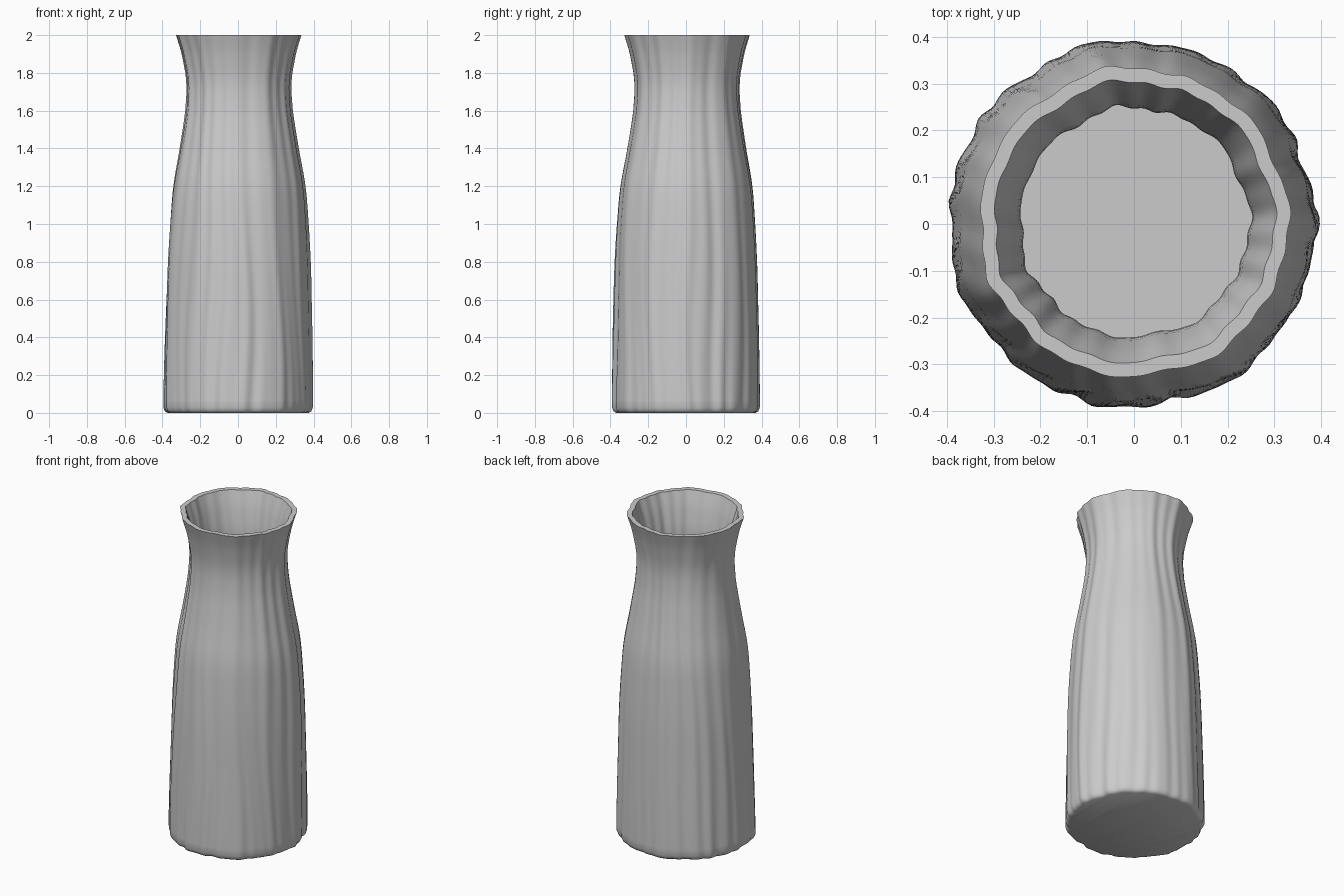
import bpy, bmesh, math

if "Cube" in bpy.data.objects:
    bpy.data.objects.remove(bpy.data.objects["Cube"])

SEG = 200          # points around each ring
WALL = 0.03        # wall thickness

# outer silhouette: (height, radius)
PROFILE = [(0.0, 0.368), (0.008, 0.382), (0.03, 0.391), (0.3, 0.388), (0.6, 0.381),
           (0.8, 0.375), (1.0, 0.364), (1.2, 0.347), (1.4, 0.312), (1.6, 0.281),
           (1.7, 0.274), (1.8, 0.280), (1.9, 0.299), (2.0, 0.329)]


def radius_at(z):
    """Smooth (Hermite) interpolation through the profile."""
    p = PROFILE
    i = max(k for k in range(len(p) - 1) if p[k][0] <= z)

    def slope(k):
        a, b = p[max(k - 1, 0)], p[min(k + 1, len(p) - 1)]
        return (b[1] - a[1]) / (b[0] - a[0])
    h = p[i + 1][0] - p[i][0]
    if h < 0.1:
        return p[i][1] + (p[i + 1][1] - p[i][1]) * (z - p[i][0]) / h
    m0 = 0 if i == 2 else slope(i)
    t = (z - p[i][0]) / h
    return ((2*t**3 - 3*t**2 + 1) * p[i][1] + (t**3 - 2*t**2 + t) * h * m0
            + (3*t**2 - 2*t**3) * p[i + 1][1] + (t**3 - t**2) * h * slope(i + 1))


def ripple(a, z):
    """Irregular vertical flutes that wander a little with height."""
    a += 0.035 * math.sin(2.6 * z + 2 * a) + 0.02 * math.sin(5 * z + 3 * a)
    fade = 1.0 - 0.35 * z / 2
    fine = 0.0045 * math.sin(25 * a + 1.0) * (0.65 + 0.35 * math.sin(3 * a + 1.5 * z))
    broad = 0.0035 * math.sin(11 * a + 0.6) + 0.003 * math.sin(7 * a + 2.0)
    small = 0.0015 * math.sin(38 * a + 2 * z) * max(0.0, 1 - z / 1.4)
    return fade * (fine + small) + broad


def ring(bm, z, offset=0.0):
    cx, cy = 0.006 * math.sin(z * 1.2) - 0.004, 0.004 * z / 2
    verts = []
    for k in range(SEG):
        a = 2 * math.pi * k / SEG
        r = radius_at(z) + ripple(a, z) - offset
        verts.append(bm.verts.new((cx + r * math.cos(a), cy + r * math.sin(a), z)))
    return verts


# vase: outer wall, rim, inner wall and floor as one lofted shell
bm = bmesh.new()
heights = [0.0, 0.008, 0.018, 0.03] + [0.03 + 1.97 * i / 50 for i in range(1, 51)]
heights[-1] = 2.0
rings = [ring(bm, z) for z in heights]
rings += [ring(bm, z, WALL) for z in reversed(heights) if z > 0.04]
for lower, upper in zip(rings, rings[1:]):
    for k in range(SEG):
        n = (k + 1) % SEG
        bm.faces.new((lower[k], lower[n], upper[n], upper[k]))
bm.faces.new(list(reversed(rings[0])))   # underside
bm.faces.new(rings[-1])                  # inner floor
bmesh.ops.recalc_face_normals(bm, faces=bm.faces)

mesh = bpy.data.meshes.new("vase")
bm.to_mesh(mesh)
bm.free()
vase = bpy.data.objects.new("vase", mesh)
bpy.context.collection.objects.link(vase)

# plain grey ceramic
grey = bpy.data.materials.new("light_grey")
grey.diffuse_color = (0.6, 0.6, 0.6, 1)
grey.use_nodes = True
grey.node_tree.nodes["Principled BSDF"].inputs["Base Color"].default_value = grey.diffuse_color
mesh.materials.append(grey)

bpy.context.view_layer.objects.active = vase
vase.select_set(True)
bpy.ops.object.shade_smooth_by_angle(angle=math.radians(40))
